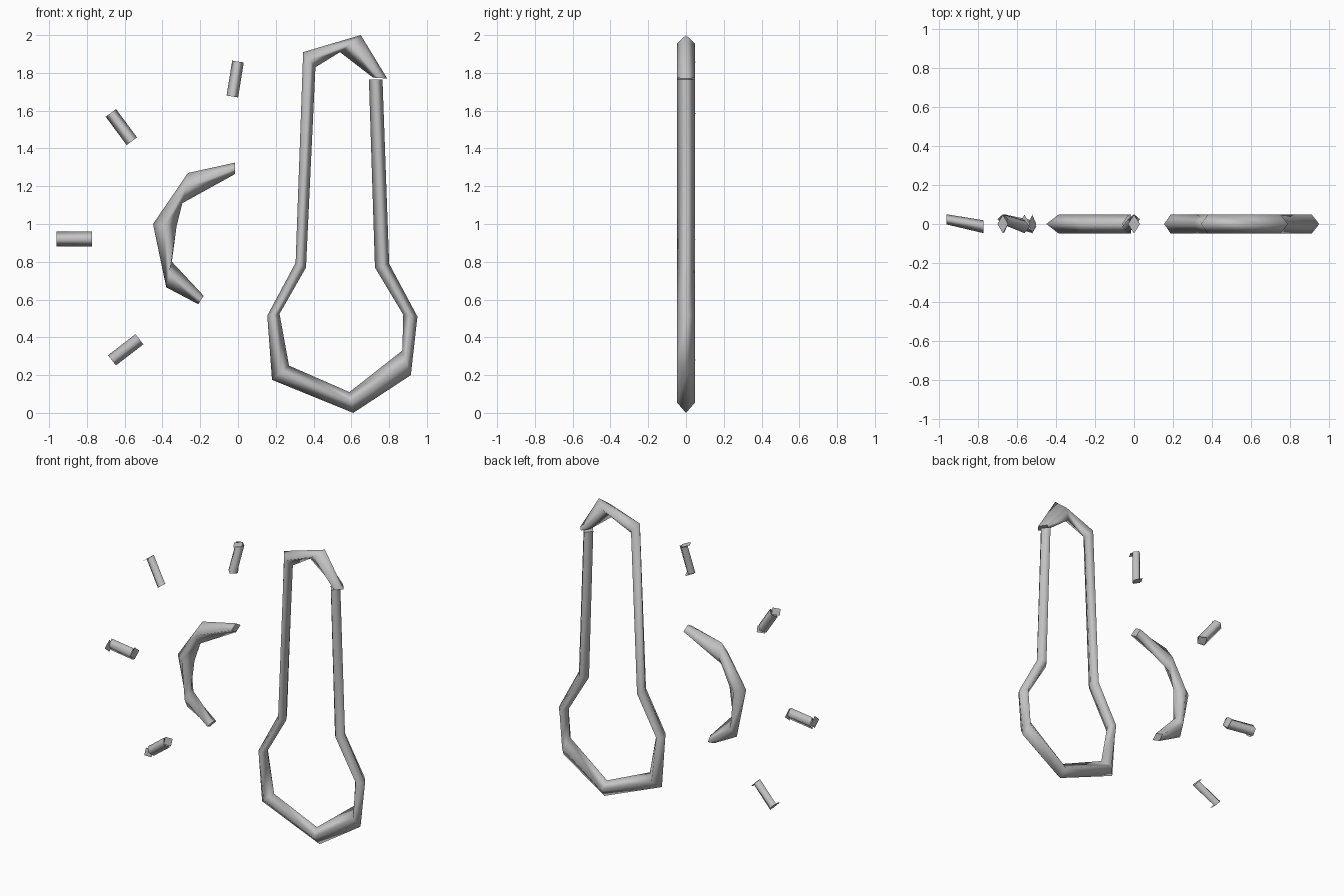
import bpy, bmesh, math
from mathutils import Vector

if "Cube" in bpy.data.objects:
    bpy.data.objects.remove(bpy.data.objects["Cube"])

grey = bpy.data.materials.new("grey")
grey.diffuse_color = (0.55, 0.55, 0.55, 1)
grey.use_nodes = True
grey.node_tree.nodes["Principled BSDF"].inputs["Base Color"].default_value = grey.diffuse_color
DEPTH = 0.048


def add_loft(bm, rings, caps=True):
    """Skin a row of four-point sections."""
    rows = [[bm.verts.new(p) for p in r] for r in rings]
    for a, b in zip(rows, rows[1:]):
        for i in range(4):
            j = (i + 1) % 4
            f = bm.faces.new((a[i], a[j], b[j], b[i]))
            f.smooth = True
    if caps:
        bm.faces.new(rows[0][::-1])
        bm.faces.new(rows[-1])


def finish(bm, name):
    bmesh.ops.recalc_face_normals(bm, faces=bm.faces)
    for e in bm.edges:
        if any(not f.smooth for f in e.link_faces):
            e.smooth = False
    me = bpy.data.meshes.new(name)
    bm.to_mesh(me)
    bm.free()
    me.materials.append(grey)
    ob = bpy.data.objects.new(name, me)
    bpy.context.collection.objects.link(ob)


def section(outer, inner):
    """Diamond section between an outer and an inner corner (x, z)."""
    o = Vector((outer[0], 0, outer[1]))
    i = Vector((inner[0], 0, inner[1]))
    m = (o + i) / 2
    d = Vector((0, DEPTH, 0))
    return [o, m + d, i, m - d]


def strip(name, pairs):
    bm = bmesh.new()
    add_loft(bm, [section(o, i) for o, i in pairs])
    finish(bm, name)


def ray(name, start, end, half):
    """Slanted thin shaft with a full diamond plate at each end."""
    a = Vector((start[0], 0, start[1]))
    b = Vector((end[0], 0, end[1]))
    t = (b - a).normalized()
    side = Vector((-t.z, 0, t.x)) * half
    y = Vector((0, 1, 0))
    bm = bmesh.new()
    rings = []
    for p, mid, r in ((a, 0.024, 0.026), (b, -0.014, 0.033)):
        c = p + y * mid
        rings.append([c + side, c + y * r, c - side, c - y * r])
    add_loft(bm, rings, caps=False)
    for p in (a, b):
        bm.faces.new([bm.verts.new(q) for q in
                      (p + side, p + y * DEPTH, p - side, p - y * DEPTH)])
    finish(bm, name)


# Thermometer outline, from the cap end round the bulb to the right wall
strip("thermometer_outline", [
    ((0.79, 1.77), (0.715, 1.775)),
    ((0.65, 2.0), (0.54, 1.91)),
    ((0.345, 1.91), (0.41, 1.83)),
    ((0.305, 0.795), (0.36, 0.77)),
    ((0.155, 0.515), (0.22, 0.525)),
    ((0.18, 0.175), (0.27, 0.25)),
    ((0.61, 0.0), (0.59, 0.11)),
    ((0.915, 0.2), (0.87, 0.33)),
    ((0.95, 0.51), (0.875, 0.52)),
    ((0.80, 0.79), (0.725, 0.77)),
    ((0.765, 1.765), (0.693, 1.765)),
])

# Sun disc edge
strip("sun_arc", [
    ((-0.015, 1.325), (-0.015, 1.265)),
    ((-0.265, 1.27), (-0.295, 1.11)),
    ((-0.45, 1.0), (-0.325, 0.99)),
    ((-0.38, 0.665), (-0.35, 0.80)),
    ((-0.21, 0.575), (-0.182, 0.62)),
])

# Sun rays
ray("ray_top", (0.0, 1.86), (-0.03, 1.675), 0.031)
ray("ray_upper_left", (-0.673, 1.588), (-0.562, 1.438), 0.034)
ray("ray_left", (-0.962, 0.92), (-0.772, 0.92), 0.04)
ray("ray_lower_left", (-0.667, 0.278), (-0.522, 0.39), 0.034)
